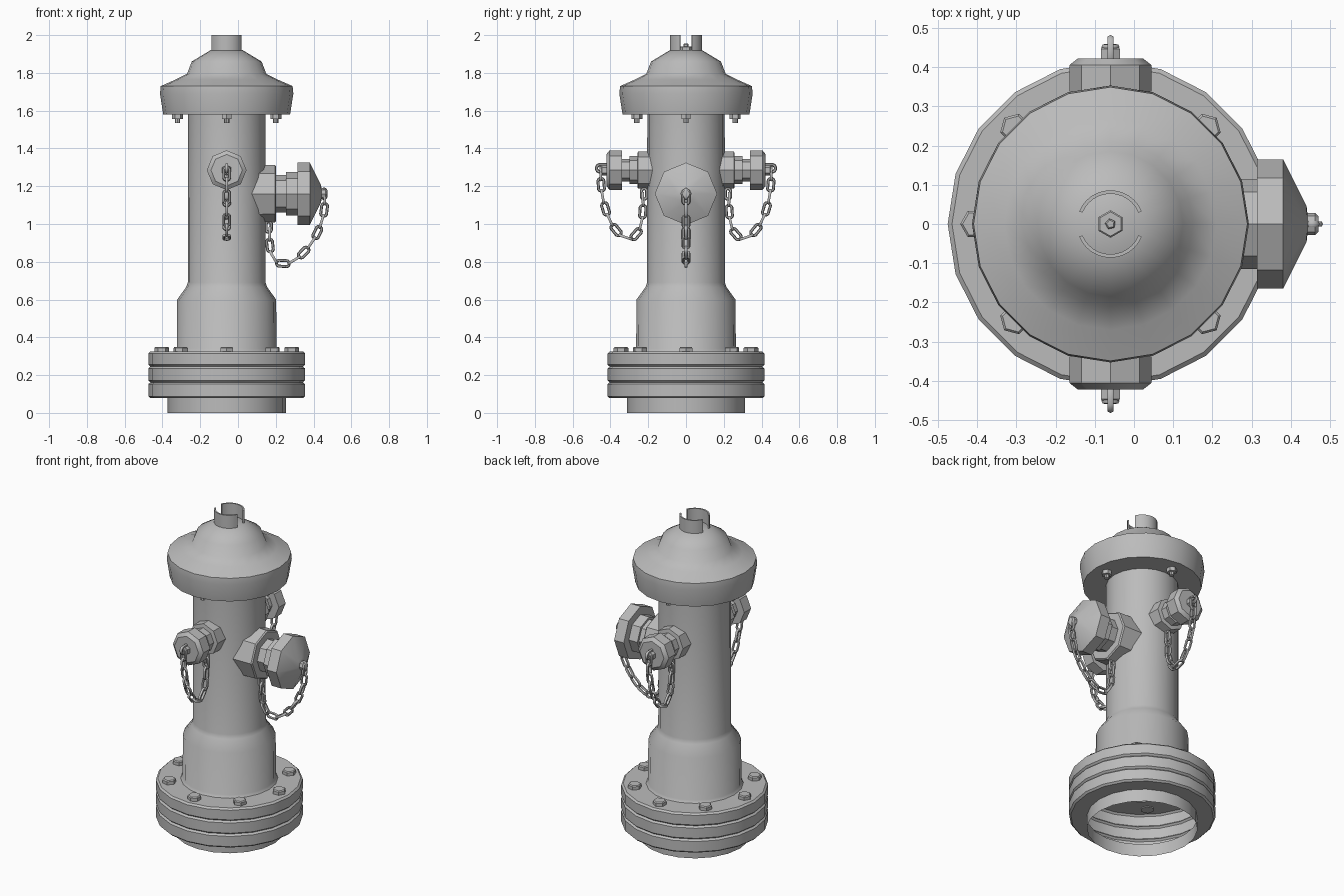
import bpy, bmesh, math
from mathutils import Matrix, Vector
from mathutils.geometry import interpolate_bezier

if "Cube" in bpy.data.objects:
    bpy.data.objects.remove(bpy.data.objects["Cube"], do_unlink=True)

grey = bpy.data.materials.new("cast_iron_grey")
grey.use_nodes = True
COLOUR = (0.5, 0.5, 0.5, 1)
grey.diffuse_color = COLOUR
grey.node_tree.nodes["Principled BSDF"].inputs["Base Color"].default_value = COLOUR

UP = Vector((0, 0, 1))
AXIS = Vector((-0.06, 0, 0))
CENTRE = Matrix.Translation(AXIS)


def finish(name, bm, smooth):
    bmesh.ops.remove_doubles(bm, verts=bm.verts, dist=0.0001)
    bmesh.ops.recalc_face_normals(bm, faces=bm.faces)
    mesh = bpy.data.meshes.new(name)
    bm.to_mesh(mesh)
    bm.free()
    mesh.materials.append(grey)
    obj = bpy.data.objects.new(name, mesh)
    bpy.context.collection.objects.link(obj)
    bpy.ops.object.select_all(action="DESELECT")
    obj.select_set(True)
    bpy.context.view_layer.objects.active = obj
    bpy.ops.object.shade_smooth_by_angle(angle=math.radians(smooth))
    return obj


def spin(bm, profile, sides, matrix, start=0.0, sweep=math.tau, closed=False):
    """Turn a (radius, height) profile about the local z axis."""
    rings = []
    for i in range(sides + 1):
        a = start + sweep * i / sides
        rings.append([bm.verts.new(matrix @ Vector((r * math.cos(a), r * math.sin(a), h)))
                      for r, h in profile])
    count = len(profile)
    for a, b in zip(rings, rings[1:]):
        for j in range(count if closed else count - 1):
            k = (j + 1) % count
            bm.faces.new((a[j], b[j], b[k], a[k]))
    if closed:
        bm.faces.new(rings[0])
        bm.faces.new(rings[-1])


def lathe(name, profile, sides, matrix=CENTRE, smooth=30):
    bm = bmesh.new()
    spin(bm, profile, sides, matrix)
    return finish(name, bm, smooth)


def rod(r, low, high, bevel=0.004):
    return [(0, low), (r, low), (r, high - bevel), (r - bevel, high), (0, high)]


def add_ring(bm, matrix, radius, stretch, wire):
    """Oval wire ring, long along local x and flat in local xy."""
    major, minor = 12, 6
    grid = []
    for i in range(major):
        a = math.tau * (i + 0.5) / major
        shift = math.copysign(stretch, math.cos(a))
        row = []
        for j in range(minor):
            b = math.tau * j / minor
            r = radius + wire * math.cos(b)
            row.append(bm.verts.new(matrix @ Vector(
                (r * math.cos(a) + shift, r * math.sin(a), wire * math.sin(b)))))
        grid.append(row)
    for i in range(major):
        a, b = grid[i], grid[(i + 1) % major]
        for j in range(minor):
            k = (j + 1) % minor
            bm.faces.new((a[j], b[j], b[k], a[k]))


def frame(origin, x, z):
    y = z.cross(x)
    return Matrix.Translation(origin) @ Matrix((x, y, z)).transposed().to_4x4()


def chain(name, d, controls):
    """Hanging chain in the vertical plane through direction d."""
    side = d.cross(UP)
    pts = interpolate_bezier(*[AXIS + d * u + UP * z for u, z in controls], 200)
    lengths = [0.0]
    for a, b in zip(pts, pts[1:]):
        lengths.append(lengths[-1] + (b - a).length)
    links = round(lengths[-1] / 0.062)
    bm = bmesh.new()
    for i in range(links):
        target = lengths[-1] * (i + 0.5) / links
        k = min(range(1, 199), key=lambda n: abs(lengths[n] - target))
        tangent = (pts[k + 1] - pts[k - 1]).normalized()
        flat = side if i % 2 else tangent.cross(side)
        add_ring(bm, frame(pts[k], tangent, flat), 0.016, 0.018, 0.008)
    finish(name, bm, 60)


def eyelet(name, d, u, z, radius, stretch, along):
    bm = bmesh.new()
    add_ring(bm, frame(AXIS + d * u + UP * z, along, d.cross(UP)), radius, stretch, 0.009)
    finish(name, bm, 60)


# Hollow foot, three stacked flange plates and barrel
lathe("foot", [(0.313, 0), (0.313, 0.078)], 20)
flange = [(0.313, 0.078)]
for low, high in ((0.078, 0.162), (0.162, 0.245), (0.245, 0.325)):
    flange += [(0.404, low), (0.415, low + 0.01), (0.415, high - 0.01), (0.404, high)]
flange += [(0.262, 0.325)]
lathe("flange", flange, 20)
lathe("barrel", [(0.275, 0.325), (0.264, 0.34), (0.262, 0.6), (0.215, 0.665),
                 (0.206, 0.69), (0.205, 1.59)], 20, smooth=50)

# Bonnet with slotted collar and operating nut
lathe("bonnet", [(0.2, 1.58), (0.336, 1.58), (0.353, 1.69), (0.349, 1.73),
                 (0.27, 1.765), (0.21, 1.795), (0.185, 1.86), (0.085, 1.92),
                 (0, 1.92)], 20, smooth=50)
bm = bmesh.new()
gap = math.radians(22)
for start in (gap, math.pi + gap):
    spin(bm, [(0.077, 1.91), (0.086, 1.91), (0.086, 2), (0.077, 2)], 12,
         CENTRE, start, math.pi - 2 * gap, True)
finish("collar", bm, 30)
turned = CENTRE @ Matrix.Rotation(math.pi / 6, 4, "Z")
lathe("operating_nut", rod(0.035, 1.91, 1.94), 6, turned)
lathe("operating_nut_tip", rod(0.014, 1.93, 1.955), 5, turned)

# Flange bolts, and bolts hanging under the bonnet rim
for i in range(8):
    a = math.tau * i / 8
    spot = CENTRE @ Matrix.Rotation(a, 4, "Z") @ Matrix.Translation((0.344, 0, 0))
    lathe("flange_bolt", rod(0.039, 0.32, 0.35, 0.006), 6, spot)
    if i % 2 == 0:
        spot = CENTRE @ Matrix.Rotation(a, 4, "Z") @ Matrix.Translation((0.26, 0, 0))
        lathe("bonnet_nut", rod(0.029, 1.556, 1.585), 6, spot)
        lathe("bonnet_stud", rod(0.014, 1.535, 1.57), 8, spot)

# Two small hose outlets, front and back, with cap chains
for label, d in (("front", Vector((0, -1, 0))), ("back", Vector((0, 1, 0)))):
    place = frame(AXIS + UP * 1.285, UP, d)
    lathe(label + "_outlet", [(0.1, 0.15), (0.098, 0.255), (0.074, 0.258), (0.074, 0.3),
                              (0.06, 0.3), (0.06, 0.35)], 8, place)
    lathe(label + "_cap", [(0, 0.338), (0.105, 0.338), (0.105, 0.405),
                           (0.083, 0.422), (0, 0.422)], 8, place)
    lathe(label + "_cap_nut", rod(0.028, 0.415, 0.45), 6, place)
    eyelet(label + "_cap_eyelet", d, 0.442, 1.295, 0.02, 0.012, d)
    eyelet(label + "_barrel_eyelet", d, 0.222, 1.16, 0.014, 0.014, UP)
    chain(label + "_chain", d, [(0.45, 1.3), (0.47, 0.92), (0.2, 0.76), (0.23, 1.16)])

# Large pumper outlet on the left
d = Vector((1, 0, 0))
place = frame(AXIS + UP * 1.16, UP, d)
lathe("pumper_outlet", [(0.155, 0.1), (0.152, 0.255), (0.145, 0.262), (0.1, 0.262),
                        (0.1, 0.315), (0.115, 0.315), (0.115, 0.38)], 8, place)
lathe("pumper_cap", [(0, 0.374), (0.165, 0.374), (0.165, 0.44), (0.045, 0.5),
                     (0, 0.505)], 8, place)
lathe("pumper_cap_stub", rod(0.028, 0.49, 0.53, 0.008), 8, place)
eyelet("pumper_cap_eyelet", d, 0.515, 1.16, 0.01, 0.014, UP)
eyelet("pumper_barrel_eyelet", d, 0.222, 0.985, 0.014, 0.014, UP)
chain("pumper_chain", d, [(0.515, 1.17), (0.56, 0.88), (0.19, 0.59), (0.23, 0.98)])
